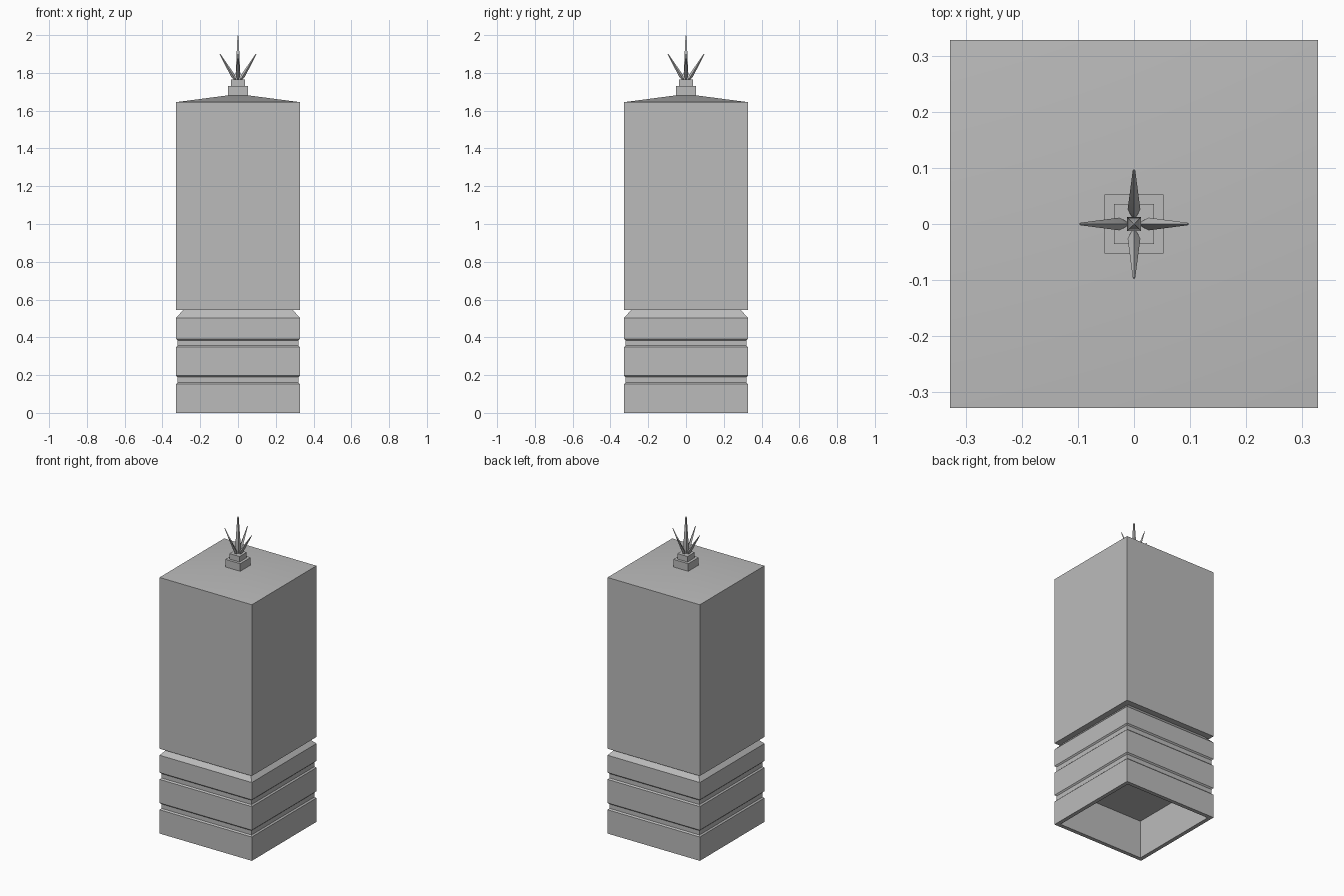
import bpy
import bmesh
import math
from mathutils import Matrix

cube = bpy.data.objects.get("Cube")
if cube:
    bpy.data.objects.remove(cube, do_unlink=True)

# Single grey stone material
grey = bpy.data.materials.new("grey_stone")
grey.use_nodes = True
colour = (0.5, 0.5, 0.5, 1)
grey.diffuse_color = colour
grey.node_tree.nodes["Principled BSDF"].inputs["Base Color"].default_value = colour


def square_lathe(name, profile, turn=45, matrix=None):
    """Stack square rings from (half width, height) pairs; zero width is a tip."""
    bm = bmesh.new()
    rings = []
    for half, z in profile:
        if half == 0:
            rings.append([bm.verts.new((0, 0, z))] * 4)
            continue
        r = half * math.sqrt(2)
        angles = [math.radians(turn + 90 * i) for i in range(4)]
        rings.append([bm.verts.new((r * math.cos(a), r * math.sin(a), z)) for a in angles])
    for low, high in zip(rings, rings[1:]):
        for i in range(4):
            j = (i + 1) % 4
            corners = [low[i], low[j], high[j], high[i]]
            bm.faces.new(list(dict.fromkeys(corners)))
    for ring in (rings[0], rings[-1]):
        if len(set(ring)) == 4:
            bm.faces.new(ring)
    bmesh.ops.recalc_face_normals(bm, faces=bm.faces)
    if matrix:
        bm.transform(matrix)
    mesh = bpy.data.meshes.new(name)
    bm.to_mesh(mesh)
    bm.free()
    mesh.materials.append(grey)
    obj = bpy.data.objects.new(name, mesh)
    bpy.context.collection.objects.link(obj)
    bpy.ops.object.select_all(action="DESELECT")
    obj.select_set(True)
    bpy.context.view_layer.objects.active = obj
    bpy.ops.object.shade_smooth_by_angle(angle=math.radians(30))
    return obj


W = 0.328      # half width of the tower
NECK = 0.29    # half width at the recessed neck
RIM = 0.025    # wall thickness around the hollow base

# Base and shaft as one profile, starting on the ceiling of the hollow
profile = [(W - RIM, 0.245), (W - RIM, 0), (W, 0)]
for groove in (0.175, 0.37):
    profile += [(W, groove - 0.022), (W - 0.008, groove - 0.014),
                (W - 0.008, groove + 0.014), (W, groove + 0.022)]
profile += [(W, 0.503), (NECK, 0.545), (W, 0.545), (W, 1.645), (0, 1.688)]
square_lathe("tower_body", profile)

# Stepped finial pedestal
square_lathe("pedestal_lower", [(0.053, 1.67), (0.053, 1.73)])
square_lathe("pedestal_upper", [(0.036, 1.73), (0.036, 1.765)])

# Upright spike
square_lathe("center_spike", [(0.006, 1.76), (0.0125, 1.79), (0.003, 1.995), (0, 2.0)])

# Four spikes leaning outwards, with a ridge on top
names = ("left_spike", "back_spike", "right_spike", "front_spike")
for i, name in enumerate(names):
    place = (Matrix.Rotation(math.pi / 2 * i, 4, "Z")
             @ Matrix.Translation((0.013, 0, 1.762))
             @ Matrix.Rotation(math.radians(31), 4, "Y"))
    square_lathe(name, [(0.003, 0), (0.008, 0.025), (0.0015, 0.162)], 0, place)
